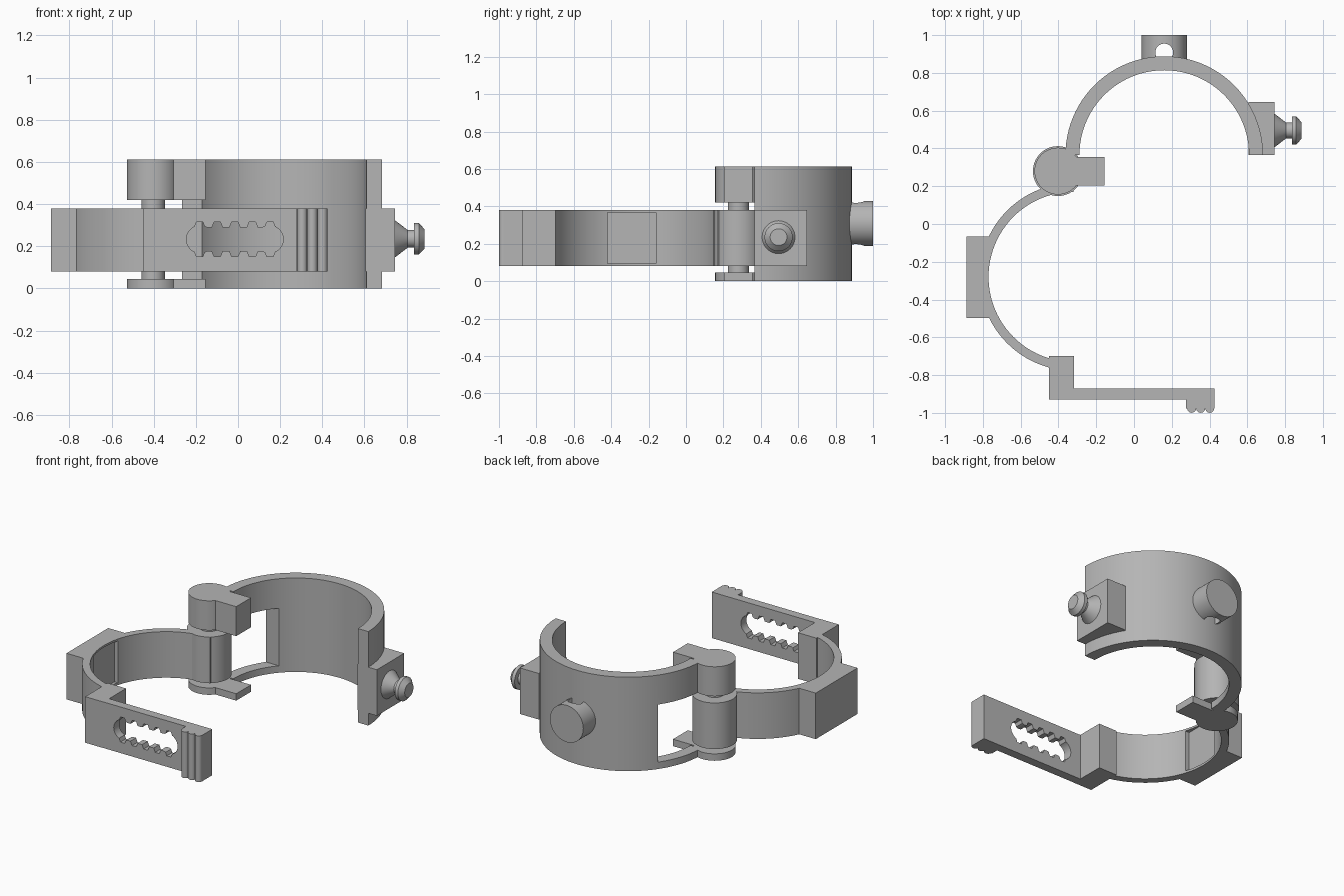
import bpy, bmesh
from math import sin, cos, pi, radians, sqrt
from mathutils import Matrix, Vector

cube = bpy.data.objects.get("Cube")
if cube:
    bpy.data.objects.remove(cube, do_unlink=True)

grey = bpy.data.materials.new("plain grey")
grey.use_nodes = True
GREY = (0.46, 0.46, 0.46, 1)
grey.diffuse_color = GREY
grey.node_tree.nodes["Principled BSDF"].inputs["Base Color"].default_value = GREY


def finish(name, bm):
    bmesh.ops.recalc_face_normals(bm, faces=bm.faces)
    me = bpy.data.meshes.new(name)
    bm.to_mesh(me)
    bm.free()
    me.materials.append(grey)
    ob = bpy.data.objects.new(name, me)
    bpy.context.collection.objects.link(ob)
    return ob


def prism(name, outline, lo, hi, axis="z"):
    """Extrude an outline along z, or an (x, z) outline along y."""
    bm = bmesh.new()
    put = (lambda u, v, w: (u, v, w)) if axis == "z" else (lambda u, v, w: (u, w, v))
    face = bm.faces.new([bm.verts.new(put(u, v, lo)) for u, v in outline])
    new = bmesh.ops.extrude_face_region(bm, geom=[face])["geom"]
    bmesh.ops.translate(bm, vec=put(0, 0, hi - lo),
                        verts=[g for g in new if isinstance(g, bmesh.types.BMVert)])
    return finish(name, bm)


def arc(cx, cy, r, start, end, n=48):
    angles = [radians(start + (end - start) * i / n) for i in range(n + 1)]
    return [(cx + r * cos(a), cy + r * sin(a)) for a in angles]


def circle(cx, cy, r, n=64):
    return arc(cx, cy, r, 0, 360, n)[:-1]


def box(name, x, y, z):
    return prism(name, [(x[0], y[0]), (x[1], y[0]), (x[1], y[1]), (x[0], y[1])], *z)


def lathe_x(name, profile, y, z, n=48):
    """Revolve (x, radius) points about an axis along x."""
    bm = bmesh.new()
    rings = [[bm.verts.new((x, y + r * cos(2 * pi * i / n), z + r * sin(2 * pi * i / n)))
              for i in range(n)] for x, r in profile]
    for a, b in zip(rings, rings[1:]):
        for i in range(n):
            j = (i + 1) % n
            bm.faces.new((a[i], a[j], b[j], b[i]))
    bm.faces.new(rings[0])
    bm.faces.new(rings[-1])
    return finish(name, bm)


def combine(target, tool, operation="DIFFERENCE"):
    mod = target.modifiers.new(operation.title(), "BOOLEAN")
    mod.operation, mod.solver, mod.object = operation, "EXACT", tool
    bpy.context.view_layer.objects.active = target
    bpy.ops.object.modifier_apply(modifier=mod.name)
    bpy.data.objects.remove(tool, do_unlink=True)


BIG, SMALL, HINGE = (0.16, 0.365), (-0.32, -0.28), (-0.403, 0.28)
ARM_Z = (0.08, 0.38)
LEAVES = {"lower": (0, 0.045), "upper": (0.42, 0.612)}

# Large half ring, windowed where the small arm swings through
big_ring = prism("large_half_ring",
                 arc(*BIG, 0.523, 0, 180) + arc(*BIG, 0.449, 180, 0), 0, 0.612)
combine(big_ring, box("window_cutter", (-0.6, 0), (0.2, 0.667), (0.045, 0.42)))
parts = [big_ring]

# Hinge leaves with stop blocks, joined by the pin
for label, z in LEAVES.items():
    leaf = prism(label + "_hinge_leaf", circle(*HINGE, 0.124), *z)
    combine(leaf, box("stop", (HINGE[0], -0.155), (0.203, 0.355), z), "UNION")
    parts.append(leaf)
parts.append(prism("hinge_pin", circle(*HINGE, 0.056, 32), 0.02, 0.5))

# Small half ring with its knuckle, side block and shallow inner pocket
small_ring = prism("small_half_ring",
                   arc(*SMALL, 0.497, 90, 270) + arc(*SMALL, 0.45, 270, 90), *ARM_Z)
knuckle = prism("hinge_knuckle", circle(*HINGE, 0.132), *ARM_Z)
ring_x = lambda y, r: SMALL[0] - sqrt(r * r - (y - SMALL[1]) ** 2)
block_y = (-0.497, -0.067)
inner = [(ring_x(y, 0.47), y) for y in
         [block_y[1] + (block_y[0] - block_y[1]) * i / 16 for i in range(17)]]
side_block = prism("side_block", [(-0.888, block_y[0]), (-0.888, block_y[1])] + inner, *ARM_Z)
combine(small_ring, side_block, "UNION")
combine(small_ring, box("pocket_cutter", (-0.778, -0.6), (-0.42, -0.16), (0.095, 0.367)))
parts += [small_ring, knuckle]

# Strap root block and slotted strap
parts.append(box("strap_root", (-0.45, -0.318), (-0.93, -0.698), ARM_Z))
strap = box("slotted_strap", (-0.4, 0.425), (-0.929, -0.872), ARM_Z)
SLOT_Z = 0.233
slot = (arc(-0.18, SLOT_Z, 0.065, 60, 300, 24) + arc(0.15, SLOT_Z, 0.065, -120, 120, 24))
combine(strap, prism("slot_cutter", slot, -1.1, -0.8, "y"))
for i in range(5):
    x = -0.182 + 0.0835 * i
    notch = [(x + sx * w, SLOT_Z + sz * h) for sx, sz, w, h in
             ((-1, -1, 0.015, 0.082), (1, -1, 0.015, 0.082), (1, -1, 0.028, 0.05),
              (1, 1, 0.028, 0.05), (1, 1, 0.015, 0.082), (-1, 1, 0.015, 0.082),
              (-1, 1, 0.028, 0.05), (-1, -1, 0.028, 0.05))]
    combine(strap, prism("notch_cutter", notch, -1.1, -0.8, "y"))
parts.append(strap)

# Finger grip with three rounded ridges
grip = [(0.425, -0.925), (0.275, -0.925), (0.275, -0.976)]
for x in (0.305, 0.353, 0.401):
    grip += arc(x, -0.976, 0.0235, 180, 360, 12)
grip.append((0.425, -0.976))
parts.append(prism("finger_grip", grip, *ARM_Z))

# Catch block and snap knob
parts.append(box("catch_block", (0.606, 0.745), (0.365, 0.646), ARM_Z))
parts.append(lathe_x("snap_knob", [(0.73, 0.088), (0.745, 0.088), (0.805, 0.042),
                                   (0.836, 0.042), (0.836, 0.075), (0.858, 0.075),
                                   (0.886, 0.045)], 0.495, 0.235))

# Rear peg with a vertical cord hole
peg = prism("rear_peg", circle(0.16, 0.308, 0.12), 0.865, 1.0, "y")
combine(peg, prism("hole_cutter", circle(0.16, 0.908, 0.047, 32), 0, 0.6))
parts.append(peg)

# Centre, stand on the ground and shade curved faces smoothly
bpy.ops.object.select_all(action="DESELECT")
for ob in parts:
    ob.select_set(True)
bpy.context.view_layer.objects.active = parts[0]
bpy.ops.object.shade_smooth_by_angle(angle=radians(25))
